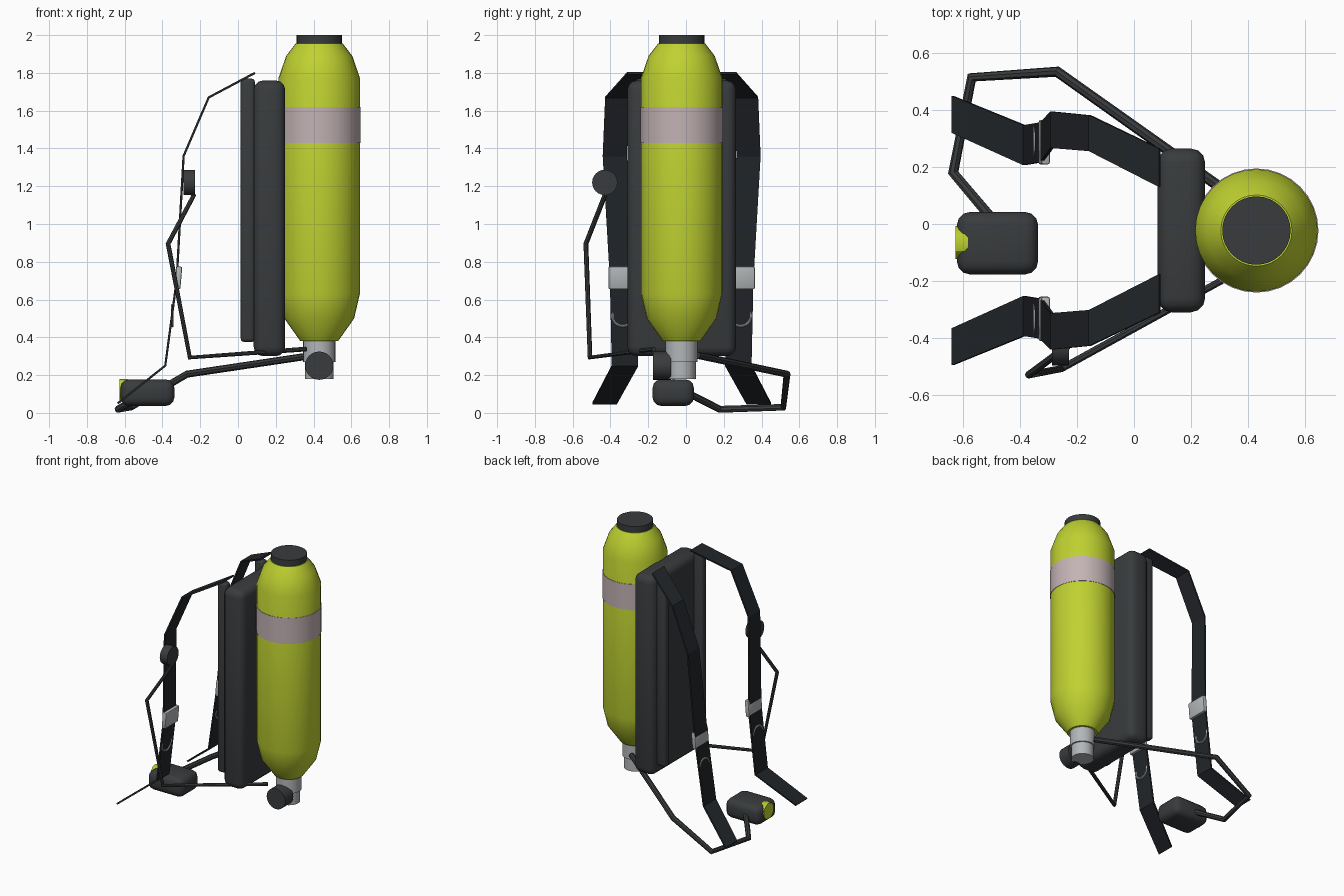
import bpy, bmesh, math
from mathutils import Vector

if "Cube" in bpy.data.objects:
    bpy.data.objects.remove(bpy.data.objects["Cube"])

CY = -0.023  # symmetry plane of the pack
TX = 0.43    # tank axis


def mat(name, rgb):
    m = bpy.data.materials.new(name)
    m.diffuse_color = (*rgb, 1)
    m.use_nodes = True
    m.node_tree.nodes["Principled BSDF"].inputs["Base Color"].default_value = m.diffuse_color
    return m


LIME = mat("lime_paint", (0.52, 0.64, 0.03))
BLACK = mat("black_rubber", (0.04, 0.044, 0.047))
WEB = mat("black_webbing", (0.016, 0.019, 0.023))
PINK = mat("pale_band", (0.55, 0.45, 0.46))
METAL = mat("metal", (0.45, 0.47, 0.48))


def finish(ob, material, smooth=True):
    ob.data.materials.clear()
    ob.data.materials.append(material)
    bpy.ops.object.select_all(action='DESELECT')
    bpy.context.view_layer.objects.active = ob
    ob.select_set(True)
    if smooth:
        bpy.ops.object.shade_smooth_by_angle(angle=math.radians(30))
    return ob


def mesh_object(name, bm):
    bmesh.ops.recalc_face_normals(bm, faces=bm.faces)
    me = bpy.data.meshes.new(name)
    bm.to_mesh(me)
    bm.free()
    ob = bpy.data.objects.new(name, me)
    bpy.context.collection.objects.link(ob)
    return ob


def lathe(name, profile, material, sides=32):
    """Closed solid of revolution about the tank axis from (radius, z) points."""
    bm = bmesh.new()
    rings = []
    for r, z in profile:
        rings.append([bm.verts.new((TX + r * math.cos(2 * math.pi * i / sides),
                                    CY + r * math.sin(2 * math.pi * i / sides), z))
                      for i in range(sides)])
    for a, b in zip(rings, rings[1:]):
        for i in range(sides):
            j = (i + 1) % sides
            bm.faces.new((a[i], a[j], b[j], b[i]))
    bm.faces.new(rings[0])
    bm.faces.new(rings[-1])
    return finish(mesh_object(name, bm), material)


def rounded_box(name, lo, hi, bevel, material, segments=3, tilt=0):
    lo, hi = Vector(lo), Vector(hi)
    bm = bmesh.new()
    bmesh.ops.create_cube(bm, size=1)
    bmesh.ops.scale(bm, vec=hi - lo, verts=bm.verts)
    bmesh.ops.bevel(bm, geom=bm.edges[:], offset=bevel, segments=segments,
                    profile=0.5, affect='EDGES')
    ob = mesh_object(name, bm)
    ob.location = (lo + hi) / 2
    ob.rotation_euler.y = tilt
    return finish(ob, material)


def disc(name, center, r, depth, rot, material, sides=24):
    bpy.ops.mesh.primitive_cylinder_add(vertices=sides, radius=r, depth=depth,
                                        location=center, rotation=rot)
    ob = bpy.context.object
    ob.name = name
    return finish(ob, material)


def hose(name, points, r):
    cu = bpy.data.curves.new(name, 'CURVE')
    cu.dimensions = '3D'
    cu.bevel_depth = r
    cu.bevel_resolution = 2
    cu.use_fill_caps = True
    sp = cu.splines.new('POLY')
    sp.points.add(len(points) - 1)
    for p, co in zip(sp.points, points):
        p.co = (*co, 1)
    ob = bpy.data.objects.new(name, cu)
    bpy.context.collection.objects.link(ob)
    bpy.ops.object.select_all(action='DESELECT')
    bpy.context.view_layer.objects.active = ob
    ob.select_set(True)
    bpy.ops.object.convert(target='MESH')
    return finish(bpy.context.object, BLACK)


# Air cylinder, reflective band, foot cap and valve neck
lathe("tank", [(0.10, 0.38), (0.185, 0.50), (0.215, 0.63), (0.215, 1.775),
               (0.175, 1.89), (0.125, 1.955)], LIME)
lathe("tank_band", [(0.218, 1.43), (0.218, 1.62)], PINK)
lathe("tank_cap", [(0.12, 1.95), (0.12, 2.0)], BLACK)
lathe("valve_neck", [(0.085, 0.27), (0.085, 0.385)], METAL)
lathe("valve_body", [(0.075, 0.18), (0.075, 0.275)], METAL)
disc("valve_knob", (TX, -0.127, 0.25), 0.075, 0.095, (math.pi / 2, 0, 0), BLACK)

# Back plate
rounded_box("back_plate", (0.083, -0.31, 0.30), (0.25, 0.265, 1.76), 0.05, BLACK)

# Harness: rails, straps, buckles and rings on both sides
# (x, z, inner offset, outer offset) down the strap
PATH = [(0.09, 1.80, 0.153, 0.288), (-0.155, 1.67, 0.279, 0.405),
        (-0.288, 1.36, 0.29, 0.418), (-0.325, 0.70, 0.24, 0.38),
        (-0.385, 0.25, 0.23, 0.37), (-0.637, 0.05, 0.343, 0.473)]
for side, s in (("left", 1), ("right", -1)):
    a, b = sorted((CY + s * 0.185, CY + s * 0.245))
    rounded_box(f"{side}_rail", (0.014, a, 0.375), (0.09, b, 1.77), 0.02, BLACK)

    bm = bmesh.new()
    rows = [[bm.verts.new((x, CY + s * d, z)) for d in (d0, d1)]
            for x, z, d0, d1 in PATH]
    for p, q in zip(rows, rows[1:]):
        bm.faces.new((p[0], p[1], q[1], q[0]))
    strap = finish(mesh_object(f"{side}_strap", bm), WEB, smooth=False)
    sol = strap.modifiers.new("thickness", 'SOLIDIFY')
    sol.thickness = 0.012
    sol.offset = 0

    a, b = sorted((CY + s * 0.232, CY + s * 0.388))
    rounded_box(f"{side}_buckle", (-0.331, a, 0.655), (-0.30, b, 0.775), 0.008,
                METAL, 2, tilt=math.radians(5))
    bpy.ops.mesh.primitive_torus_add(major_segments=24, minor_segments=8,
                                     major_radius=0.055, minor_radius=0.007,
                                     location=(-0.348, CY + s * 0.312, 0.515),
                                     rotation=(0, math.pi / 2, 0))
    ring = bpy.context.object
    ring.name = f"{side}_ring"
    finish(ring, METAL)

# Pressure gauge and its hose
disc("gauge", (-0.258, -0.43, 1.22), 0.067, 0.06, (0, math.pi / 2, 0), BLACK)
hose("gauge_hose", [(-0.25, -0.43, 1.18), (-0.235, -0.43, 1.15), (-0.37, -0.53, 0.895),
                    (-0.255, -0.508, 0.293), (0.36, -0.17, 0.338)], 0.013)

# Breathing regulator, purge button and supply hose
rounded_box("regulator", (-0.622, -0.177, 0.037), (-0.337, 0.042, 0.177), 0.045, BLACK)
disc("purge_button", (-0.605, -0.065, 0.122), 0.058, 0.045, (0, math.pi / 2, 0), LIME, 12)
hose("supply_hose", [(0.40, 0.06, 0.305), (-0.27, 0.535, 0.205), (-0.57, 0.515, 0.03),
                     (-0.635, 0.18, 0.019), (-0.50, 0.02, 0.10)], 0.019)
